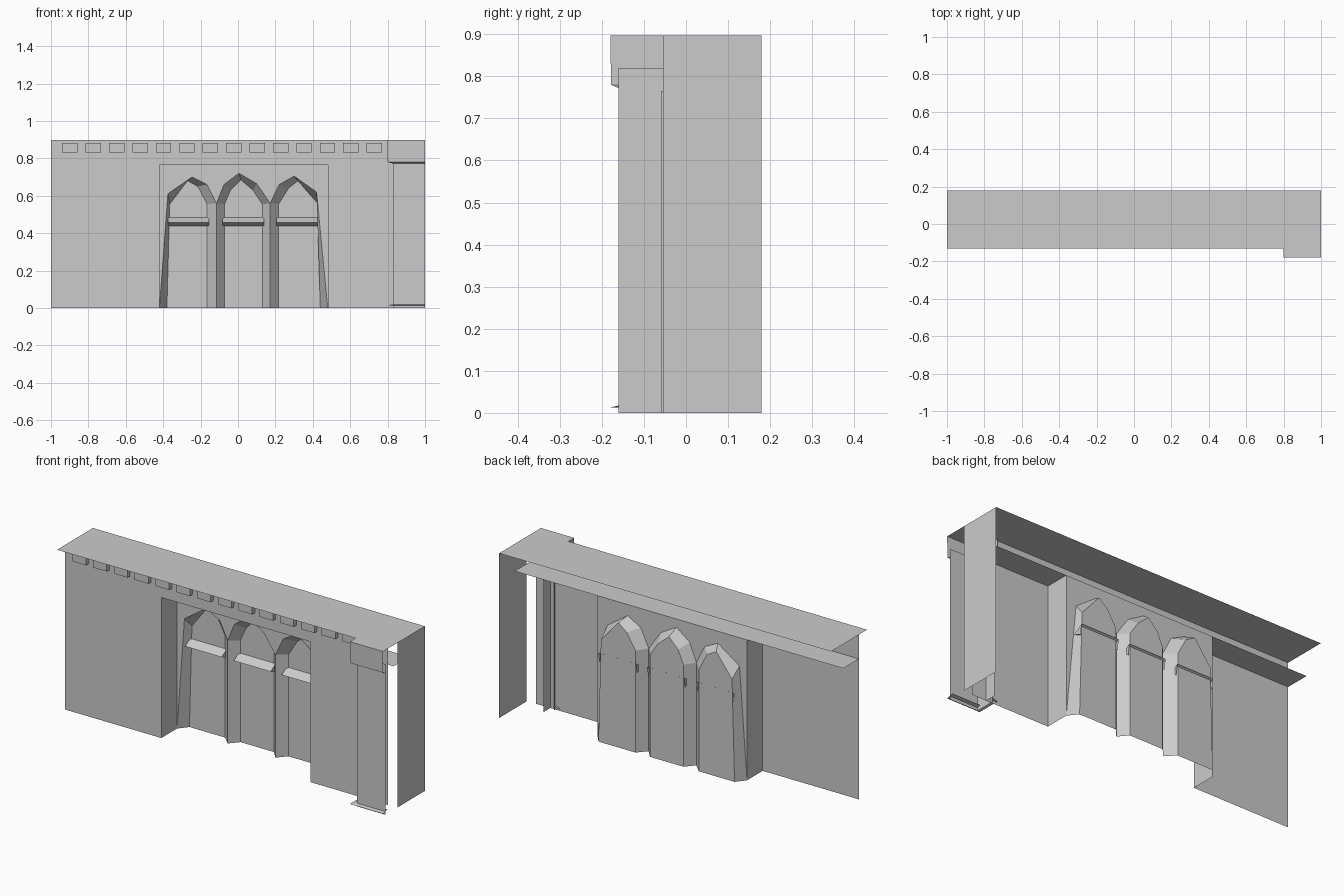
import bpy, bmesh

if "Cube" in bpy.data.objects:
    bpy.data.objects.remove(bpy.data.objects["Cube"])

WALL, FACE, GLASS = -0.06, 0.075, 0.125   # depths of wall, tracery face, panes
TOP, HEAD = 0.897, 0.765                  # cornice top, opening head


def mesh(name, verts, faces):
    bm = bmesh.new()
    vs = [bm.verts.new(v) for v in verts]
    for f in faces:
        bm.faces.new([vs[i] for i in f])
    me = bpy.data.meshes.new(name)
    bm.to_mesh(me)
    bm.free()
    ob = bpy.data.objects.new(name, me)
    bpy.context.collection.objects.link(ob)
    return ob


def sheet(name, pts):
    return mesh(name, pts, [range(len(pts))])


def flat(name, pts, y):
    return sheet(name, [(x, y, z) for x, z in pts])


def level(name, x0, x1, y0, y1, z):
    return sheet(name, [(x0, y0, z), (x1, y0, z), (x1, y1, z), (x0, y1, z)])


def side(name, x, y0, y1, z0, z1):
    return sheet(name, [(x, y0, z0), (x, y1, z0), (x, y1, z1), (x, y0, z1)])


def box(name, x0, x1, y0, y1, z0, z1):
    v = [(x, y, z) for z in (z0, z1) for x, y in ((x0, y0), (x1, y0), (x1, y1), (x0, y1))]
    return mesh(name, v, [(3, 2, 1, 0), (4, 5, 6, 7), (0, 1, 5, 4),
                          (1, 2, 6, 5), (2, 3, 7, 6), (3, 0, 4, 7)])


# Front wall with the opening notched out
flat("front_wall", [(-1, 0), (-0.42, 0), (-0.42, HEAD), (0.48, HEAD), (0.48, 0),
                    (0.945, 0), (0.945, TOP), (-1, TOP)], WALL)
side("jamb_left", -0.42, WALL, FACE, 0, HEAD)
side("jamb_right", 0.48, WALL, FACE, 0, HEAD)
level("opening_soffit", -1, 0.98, WALL, FACE, HEAD)
side("wall_return", 0.86, WALL, 0.0, 0, HEAD)

# Roof sheet and end wall
level("top_slab", -1, 1, -0.13, 0.18, TOP)
side("end_wall", 1, -0.055, 0.18, 0, TOP)

# Row of small blocks under the cornice
for i in range(14):
    x = -0.94 + 0.1252 * i
    box("dentil", x, x + 0.082, -0.083, WALL, 0.832, 0.883)

# Window openings: front outline on the face, inner outline on the pane
windows = [
    ([(-0.42, 0), (-0.375, 0.61), (-0.245, 0.70), (-0.165, 0.66), (-0.115, 0.56), (-0.115, 0)],
     [(-0.38, 0), (-0.365, 0.555), (-0.27, 0.68), (-0.215, 0.65), (-0.165, 0.555), (-0.165, 0)]),
    ([(-0.115, 0), (-0.115, 0.56), (-0.075, 0.66), (0.005, 0.72), (0.10, 0.665), (0.172, 0.56), (0.172, 0)],
     [(-0.072, 0), (-0.072, 0.555), (-0.04, 0.63), (0.015, 0.685), (0.08, 0.63), (0.13, 0.555), (0.13, 0)]),
    ([(0.172, 0), (0.172, 0.56), (0.22, 0.66), (0.30, 0.705), (0.42, 0.62), (0.48, 0)],
     [(0.217, 0), (0.217, 0.555), (0.27, 0.64), (0.32, 0.68), (0.425, 0.56), (0.44, 0)]),
]
for outer, inner in windows:
    n = len(outer)
    mesh("splayed_reveal", [(x, FACE, z) for x, z in outer] + [(x, GLASS, z) for x, z in inner],
         [(i, i + 1, n + i + 1, n + i) for i in range(n - 1)])
    flat("pane", inner, GLASS)
    # Sloped transom bar
    a, b = inner[1][0] - 0.01, inner[-2][0] + 0.01
    prof = [(GLASS + 0.01, 0.49), (0.08, 0.458), (GLASS, 0.437)]
    mesh("transom", [(x, y, z) for x in (a, b) for y, z in prof],
         [(0, 1, 4, 3), (1, 2, 5, 4), (0, 1, 2), (3, 4, 5)])

# Flat face around the three arches
edge = windows[0][0][:-1] + windows[1][0][2:-1] + windows[2][0][2:]
flat("tracery_face", edge + [(0.48, HEAD), (-0.42, HEAD)], FACE)

# Corner pilaster, open towards the end
flat("pilaster_front", [(0.83, 0), (1, 0), (1, 0.82), (0.83, 0.82)], -0.16)
side("pilaster_side", 0.83, -0.16, -0.05, 0, 0.82)
mesh("pilaster_capital",
     [(0.80, -0.18, TOP), (1, -0.18, TOP), (0.80, -0.178, 0.78), (1, -0.178, 0.78),
      (0.83, -0.16, 0.772), (1, -0.16, 0.772), (0.80, -0.05, TOP), (0.80, -0.05, 0.78),
      (0.83, -0.05, 0.772), (1, -0.05, TOP)],
     [(0, 2, 3, 1), (2, 4, 5, 3), (6, 7, 2, 0), (7, 8, 4, 2), (0, 1, 9, 6)])
mesh("pilaster_base",
     [(0.80, -0.18, 0.013), (1, -0.18, 0.013), (0.83, -0.14, 0.022), (1, -0.14, 0.022),
      (0.80, -0.05, 0.013), (0.83, -0.05, 0.022)],
     [(0, 1, 3, 2), (4, 0, 2, 5)])
